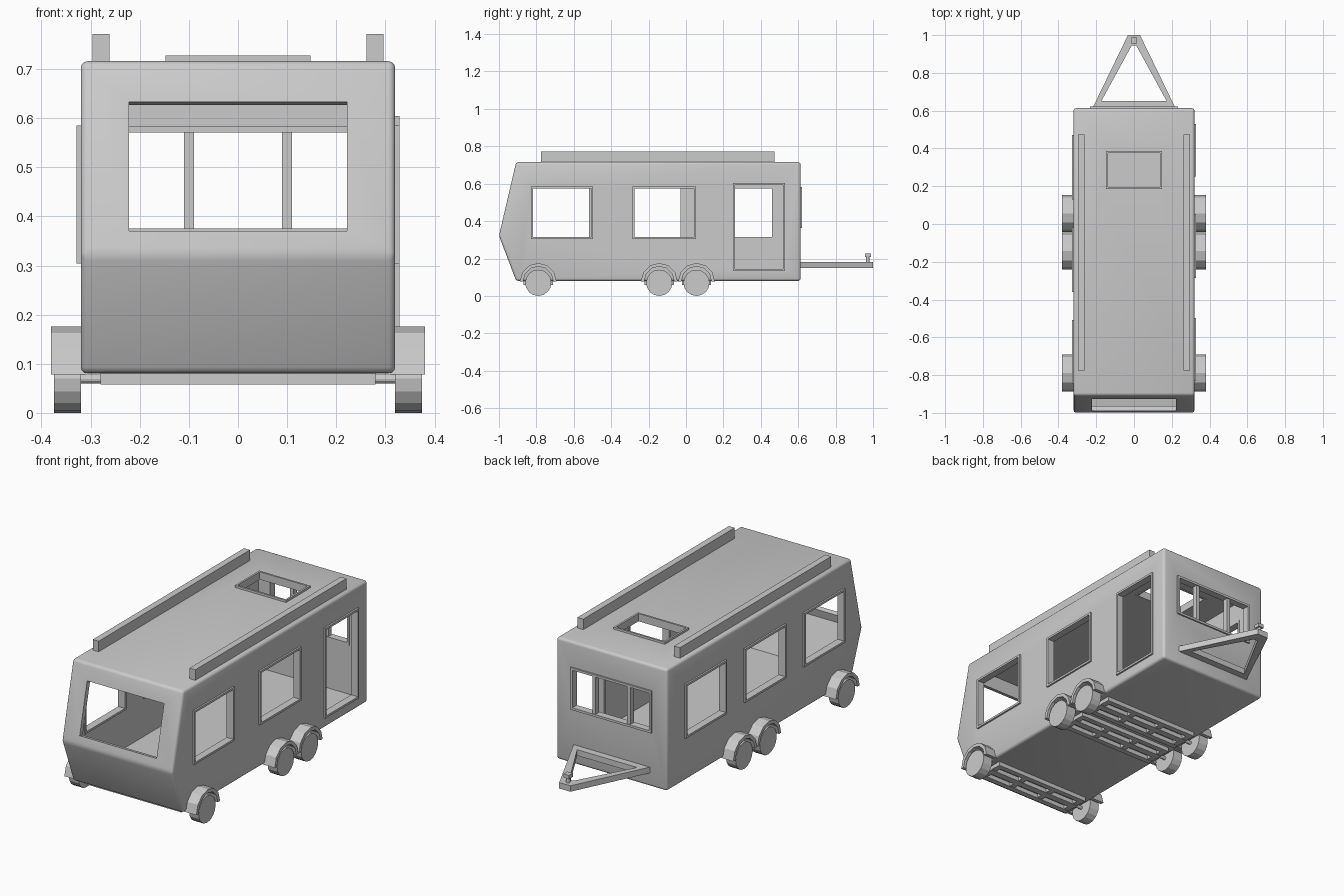
import bpy, bmesh, math

if "Cube" in bpy.data.objects:
    bpy.data.objects.remove(bpy.data.objects["Cube"])

T = 0.026          # wall thickness
B = 0.011          # window frame border


def finish(name, bm, smooth=False):
    bmesh.ops.recalc_face_normals(bm, faces=bm.faces)
    me = bpy.data.meshes.new(name)
    bm.to_mesh(me)
    bm.free()
    ob = bpy.data.objects.new(name, me)
    bpy.context.collection.objects.link(ob)
    if smooth:
        activate(ob)
        bpy.ops.object.shade_smooth_by_angle(angle=math.radians(35))
    return ob


def activate(ob):
    bpy.ops.object.select_all(action='DESELECT')
    ob.select_set(True)
    bpy.context.view_layer.objects.active = ob


def prism(name, pts, axis, lo, hi, bevel=0.0):
    """Extrude a 2D outline along x (outline is y,z), or z (outline is x,y)."""
    bm = bmesh.new()
    place = {'x': lambda p, w: (w, p[0], p[1]), 'z': lambda p, w: (p[0], p[1], w)}[axis]
    face = bm.faces.new([bm.verts.new(place(p, lo)) for p in pts])
    ext = bmesh.ops.extrude_face_region(bm, geom=[face])
    moved = [g for g in ext['geom'] if isinstance(g, bmesh.types.BMVert)]
    bmesh.ops.translate(bm, verts=moved, vec=place((0, 0), hi - lo))
    bmesh.ops.recalc_face_normals(bm, faces=bm.faces)
    if bevel:
        bmesh.ops.bevel(bm, geom=bm.edges[:], offset=bevel, segments=3,
                        profile=0.5, affect='EDGES')
    return finish(name, bm, bool(bevel))


def box(name, x, y, z):
    return prism(name, [(x[0], y[0]), (x[1], y[0]), (x[1], y[1]), (x[0], y[1])], 'z', *z)


def frame(name, axis, u, v, w, b=B):
    """Rectangular ring; axis is its depth direction, u and v the outer size."""
    place = {'x': lambda a, c, d: (d, a, c), 'y': lambda a, c, d: (a, d, c),
             'z': lambda a, c, d: (a, c, d)}[axis]
    bm = bmesh.new()
    loops = []
    for inset, depth in ((0, w[0]), (0, w[1]), (b, w[1]), (b, w[0])):
        a0, a1, c0, c1 = u[0] + inset, u[1] - inset, v[0] + inset, v[1] - inset
        loops.append([bm.verts.new(place(a, c, depth))
                      for a, c in ((a0, c0), (a1, c0), (a1, c1), (a0, c1))])
    for i in range(4):
        p, q = loops[i], loops[(i + 1) % 4]
        for j in range(4):
            k = (j + 1) % 4
            bm.faces.new((p[j], p[k], q[k], q[j]))
    return finish(name, bm)


def cut(ob, cutter):
    mod = ob.modifiers.new("cut", 'BOOLEAN')
    mod.operation, mod.solver, mod.object = 'DIFFERENCE', 'EXACT', cutter
    activate(ob)
    bpy.ops.object.modifier_apply(modifier=mod.name)
    bpy.data.objects.remove(cutter)


def cylinder(name, loc, r, depth, axis, sides):
    bm = bmesh.new()
    bmesh.ops.create_cone(bm, cap_ends=True, segments=sides, radius1=r, radius2=r, depth=depth)
    ob = finish(name, bm)
    ob.location = loc
    if axis == 'x':
        ob.rotation_euler = (0, math.pi / 2, 0)
    return ob


# body shell
body = prism("body", [(0.613, 0.08), (0.613, 0.716), (-0.908, 0.716), (-1.0, 0.322), (-0.908, 0.08)],
             'x', -0.32, 0.32, 0.014)
cavity = prism("cavity", [(0.613 - T, 0.08 + T), (0.613 - T, 0.716 - T), (-0.908 + 0.8 * T, 0.716 - T),
                          (-1.0 + T, 0.322), (-0.908 + 0.8 * T, 0.08 + T)],
               'x', -0.32 + T, 0.32 - T)
cut(body, cavity)

# slanted front window opening, cut square to the slope
n = (0.974, -0.227)
corners = [(-0.989, 0.37), (-0.927, 0.633)]
outline = [(p[0] + s * n[0], p[1] + s * n[1])
           for p, s in ((corners[0], -0.05), (corners[0], 0.06), (corners[1], 0.06), (corners[1], -0.05))]
cut(body, prism("front_cutter", outline, 'x', -0.222, 0.222))

# side windows and door: (name, side, y range, z range)
h = B / 2
WIN = (0.304, 0.585)
openings = [
    ("right_front_window", 1, (-0.83, -0.497), WIN),
    ("right_middle_window", 1, (-0.287, 0.053), WIN),
    ("door", 1, (0.251, 0.53), (0.134, 0.604)),
    ("left_front_window", -1, (-0.845, -0.507), WIN),
    ("left_middle_window", -1, (-0.36, -0.018), WIN),
    ("left_rear_window", -1, (0.13, 0.47), WIN),
]
for name, side, y, z in openings:
    cut(body, box("cutter", sorted((side * 0.25, side * 0.36)),
                  (y[0] + h, y[1] - h), (z[0] + h, z[1] - h)))
    frame(name + "_frame", 'x', y, z, (side * 0.29, side * 0.329))

# back window with two mullions
cut(body, box("cutter", (-0.228, 0.228), (0.55, 0.65), (0.37, 0.577)))
frame("back_window_frame", 'y', (-0.234, 0.234), (0.363, 0.583), (0.583, 0.621), 0.012)
for s in (-1, 1):
    box("back_window_mullion", (s * 0.1 - 0.01, s * 0.1 + 0.01), (0.588, 0.616), (0.37, 0.577))

# roof hatch
cut(body, box("cutter", (-0.142, 0.142), (0.19, 0.38), (0.65, 0.76)))
frame("roof_hatch_frame", 'z', (-0.148, 0.148), (0.185, 0.386), (0.687, 0.727), 0.01)
activate(body)
bpy.ops.object.shade_smooth_by_angle(angle=math.radians(35))

# roof rails
for s in (-1, 1):
    box("roof_rail", sorted((s * 0.262, s * 0.296)), (-0.775, 0.473), (0.71, 0.771))

# wheels, fenders and axle carriers
for y in (-0.79, -0.143, 0.056):
    for s in (-1, 1):
        cylinder("wheel", (s * 0.3475, y, 0.07), 0.07, 0.055, 'x', 16)
        arc = [(r * math.cos(a), r * math.sin(a))
               for r, rng in ((0.098, range(7)), (0.08, range(6, -1, -1)))
               for a in (i * math.pi / 6 for i in rng)]
        prism("fender", [(y + p, 0.078 + q) for p, q in arc], 'x', *sorted((s * 0.31, s * 0.381)))
        box("axle_beam", (-0.28, 0.28), sorted((y + s * 0.05, y + s * 0.078)), (0.058, 0.085))
    cylinder("axle", (0, y, 0.069), 0.009, 0.66, 'x', 12)
    box("axle_housing", (-0.28, 0.28), (y - 0.018, y + 0.018), (0.058, 0.085))
    for x in (-0.265, -0.09, 0.09, 0.265):
        box("axle_tie", (x - 0.015, x + 0.015), (y - 0.06, y + 0.06), (0.06, 0.085))

# tow hitch
for s in (-1, 1):
    prism("hitch_arm", [(s * x, y) for x, y in ((0.224, 0.605), (0.032, 1.0), (0, 1.0), (0, 0.945),
                                                (0.012, 0.945), (0.176, 0.645), (0.176, 0.605))],
          'z', 0.15, 0.181)
box("hitch_crossbar", (-0.18, 0.18), (0.605, 0.65), (0.15, 0.181))
cylinder("hitch_post", (0, 0.972, 0.195), 0.01, 0.04, 'z', 12)
box("hitch_head", (-0.016, 0.016), (0.956, 0.988), (0.207, 0.226))
